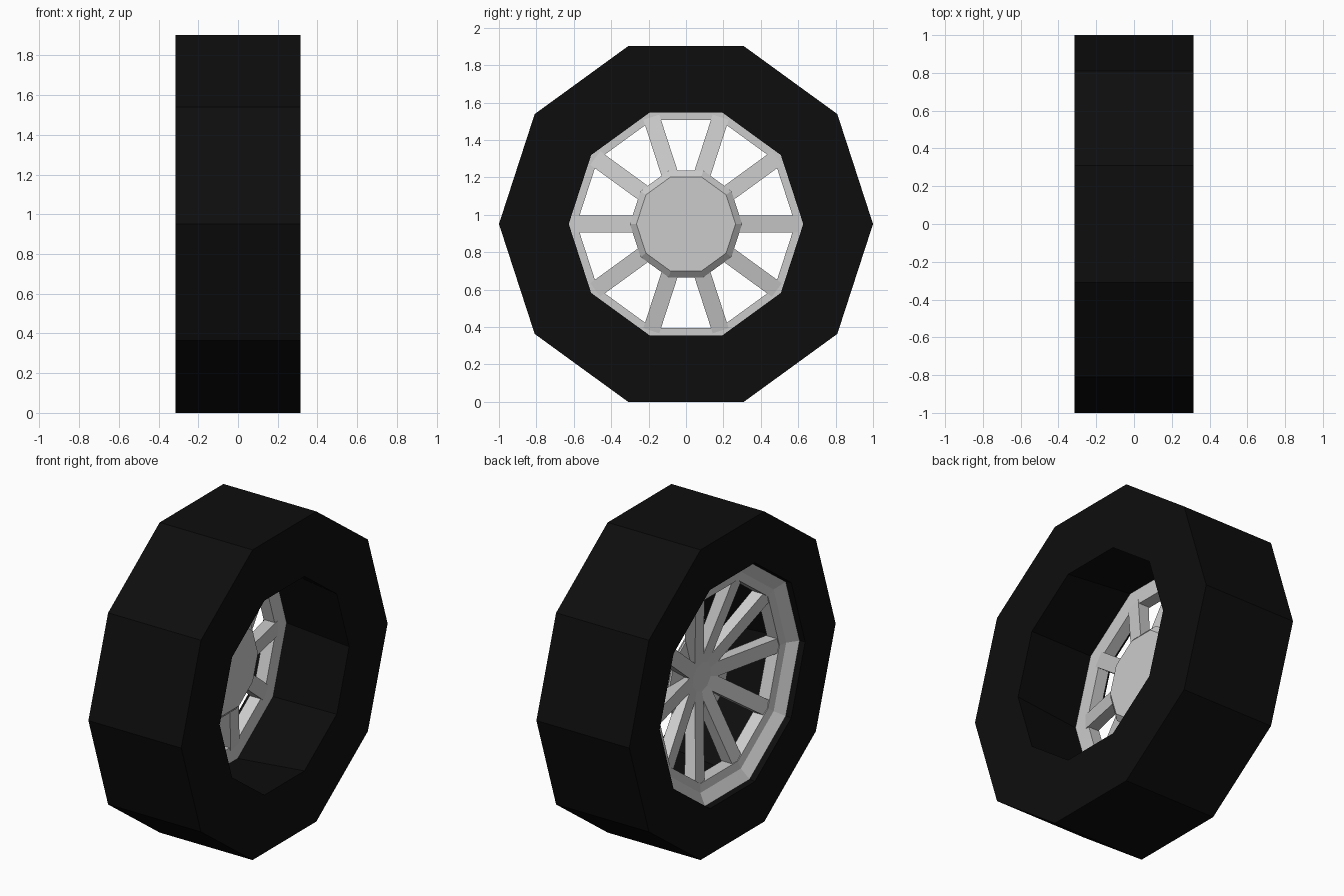
import bpy, bmesh
from math import cos, sin, pi

if "Cube" in bpy.data.objects:
    bpy.data.objects.remove(bpy.data.objects["Cube"])

SIDES = 10
CZ = cos(pi / 10)  # axle height: flat of the tyre rests on the ground


def finish(name, bm, mat=None):
    bmesh.ops.recalc_face_normals(bm, faces=bm.faces)
    me = bpy.data.meshes.new(name)
    bm.to_mesh(me)
    bm.free()
    ob = bpy.data.objects.new(name, me)
    ob.location.z = CZ
    bpy.context.collection.objects.link(ob)
    if mat:
        me.materials.append(mat)
    return ob


def lathe(name, profile, sides=SIDES, closed=True, mat=None):
    """Revolve (x, radius) points about the x axis; open profiles get end caps."""
    bm = bmesh.new()
    rings = [[bm.verts.new((x, r * cos(2 * pi * i / sides), r * sin(2 * pi * i / sides)))
              for i in range(sides)] for x, r in profile]
    n = len(rings)
    for k in range(n if closed else n - 1):
        a, b = rings[k], rings[(k + 1) % n]
        for i in range(sides):
            j = (i + 1) % sides
            bm.faces.new((a[i], a[j], b[j], b[i]))
    if not closed:
        bm.faces.new(rings[0])
        bm.faces.new(rings[-1])
    return finish(name, bm, mat)


rubber = bpy.data.materials.new("rubber")
rubber.diffuse_color = (0.004, 0.004, 0.004, 1)
rubber.use_nodes = True
rubber.node_tree.nodes["Principled BSDF"].inputs["Base Color"].default_value = rubber.diffuse_color

# tyre, bore narrowing toward the inner side
lathe("tyre", [(-0.315, 0.705), (-0.315, 1.0), (0.315, 1.0), (0.315, 0.627)], mat=rubber)

# dished rim ring
lathe("rim_ring", [(-0.28, 0.70), (-0.235, 0.635), (-0.225, 0.584),
                   (-0.15, 0.584), (-0.15, 0.685)])

# hub plate behind the spokes
lathe("hub_plate", [(-0.09, 0.30), (-0.08, 0.30), (-0.05, 0.265)], closed=False)

# centre cap
lathe("centre_cap", [(-0.108, 0.095), (-0.07, 0.095)], sides=20, closed=False)

# spokes, sloping outward from the hub to the rim
bm = bmesh.new()
side = [(-0.10, 0.05), (-0.228, 0.61), (-0.152, 0.61), (-0.085, 0.28), (-0.065, 0.05)]
W = 0.045
for i in range(SIDES):
    c, s = cos(2 * pi * i / SIDES), sin(2 * pi * i / SIDES)
    l, r = [[bm.verts.new((x, q * c - w * s, q * s + w * c)) for x, q in side] for w in (-W, W)]
    bm.faces.new(l)
    bm.faces.new(r)
    for k in range(len(side)):
        m = (k + 1) % len(side)
        bm.faces.new((l[k], l[m], r[m], r[k]))
finish("spokes", bm)
